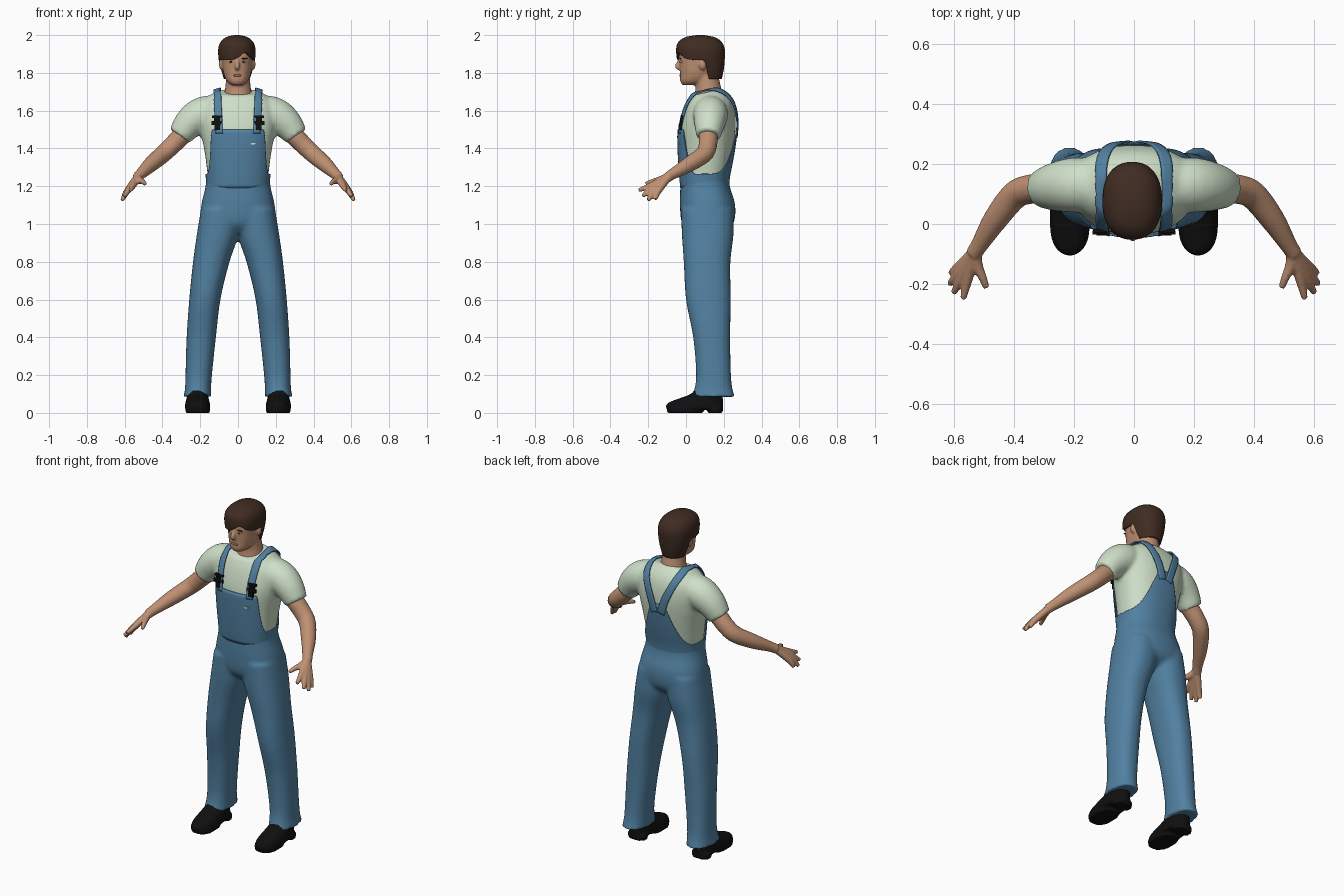
import bpy, bmesh, math
from mathutils import Vector, Matrix

cube = bpy.data.objects.get("Cube")
if cube:
    bpy.data.objects.remove(cube)


def material(name, *rgb):
    m = bpy.data.materials.new(name)
    m.use_nodes = True
    m.diffuse_color = (*rgb, 1)
    node = next(n for n in m.node_tree.nodes if n.type == "BSDF_PRINCIPLED")
    node.inputs["Base Color"].default_value = (*rgb, 1)
    node.inputs["Roughness"].default_value = 0.8
    return m


denim = material("denim blue", 0.084, 0.22, 0.36)
cotton = material("pale green cotton", 0.62, 0.74, 0.58)
skin = material("skin", 0.52, 0.28, 0.17)
brown = material("dark brown hair", 0.05, 0.025, 0.016)
black = material("black", 0.005, 0.005, 0.005)
lip = material("lip", 0.36, 0.16, 0.11)
white = material("eye white", 0.6, 0.55, 0.5)


def sample(rows, k):
    """Smooth interpolation of rows keyed by their first column."""
    k = min(max(k, rows[0][0]), rows[-1][0])
    i = next(i for i in range(len(rows) - 1) if k <= rows[i + 1][0])
    p, q = rows[i], rows[i + 1]
    before, after = rows[max(i - 1, 0)], rows[min(i + 2, len(rows) - 1)]
    h = q[0] - p[0]
    t = (k - p[0]) / h
    out = []
    for c in range(1, len(p)):
        m0 = (q[c] - before[c]) / (q[0] - before[0]) * h
        m1 = (after[c] - p[c]) / (after[0] - p[0]) * h
        d = q[c] - p[c]
        out.append(p[c] + t * (m0 + t * (3 * d - 2 * m0 - m1 + t * (m0 + m1 - 2 * d))))
    return out


def ring_point(rows, a, z, off=0, power=2.3):
    x0, x1, y0, y1 = sample(rows, z)
    c, s = math.cos(a), math.sin(a)
    ux = math.copysign(abs(c) ** (2 / power), c)
    uy = math.copysign(abs(s) ** (2 / power), s)
    return Vector(((x0 + x1) / 2 + ux * ((x1 - x0) / 2 + off),
                   (y0 + y1) / 2 + uy * ((y1 - y0) / 2 + off), z))


def skin_rings(bm, rings, caps):
    n = len(rings[0])
    vs = [[bm.verts.new(p) for p in ring] for ring in rings]
    for lo, hi in zip(vs, vs[1:]):
        for j in range(n):
            k = (j + 1) % n
            bm.faces.new((lo[j], lo[k], hi[k], hi[j]))
    if "b" in caps:
        bm.faces.new(vs[0][::-1])
    if "t" in caps:
        bm.faces.new(vs[-1])


def loft(bm, rows, bottom=None, top=None, off=0, caps="bt", cols=48, steps=28):
    """Stack of rounded sections; bottom and top may vary with the angle."""
    bottom = bottom or (lambda a: rows[0][0])
    top = top or (lambda a: rows[-1][0])
    angles = [math.tau * j / cols for j in range(cols)]
    skin_rings(bm, [[ring_point(rows, a, bottom(a) + (top(a) - bottom(a)) * i / steps, off)
                     for a in angles] for i in range(steps + 1)], caps)


def sweep(bm, pts, side=1, cols=16, sub=5):
    """Round limb through points (x, y, z, radius)."""
    rows = [(i, side * p[0], *p[1:]) for i, p in enumerate(pts)]
    path = [sample(rows, i / sub) for i in range(sub * (len(pts) - 1) + 1)]
    rings = []
    for i, p in enumerate(path):
        t = Vector(path[min(i + 1, len(path) - 1)][:3]) - Vector(path[max(i - 1, 0)][:3])
        q = t.to_track_quat("Z", "Y")
        rings.append([Vector(p[:3]) + q @ Vector((math.cos(a), math.sin(a), 0)) * p[3]
                      for a in (math.tau * j / cols for j in range(cols))])
    skin_rings(bm, rings, "bt")


def ball(bm, loc, size):
    bmesh.ops.create_uvsphere(bm, u_segments=16, v_segments=10, radius=1,
                              matrix=Matrix.Translation(loc) @ Matrix.Diagonal((*size, 1)))


def box(bm, loc, size):
    bmesh.ops.create_cube(bm, size=1, matrix=Matrix.Translation(loc) @ Matrix.Diagonal((*size, 1)))


def finish(bm, name, mat, voxel=0, mirror=False, smooth=True, rounds=5):
    me = bpy.data.meshes.new(name)
    for f in bm.faces:
        f.smooth = smooth
    bm.to_mesh(me)
    bm.free()
    ob = bpy.data.objects.new(name, me)
    bpy.context.collection.objects.link(ob)
    me.materials.append(mat)
    if voxel:
        m = ob.modifiers.new("Blend", "REMESH")
        m.mode, m.voxel_size, m.use_smooth_shade = "VOXEL", voxel, True
        m = ob.modifiers.new("Relax", "SMOOTH")
        m.factor, m.iterations = 0.5, rounds
    if mirror:
        ob.modifiers.new("Mirror", "MIRROR")
    return ob


def solidify(ob, thickness, offset):
    m = ob.modifiers.new("Thickness", "SOLIDIFY")
    m.thickness, m.offset = thickness, offset


def ramp(lo, hi, v):
    t = min(max((v - lo) / (hi - lo), 0), 1)
    return t * t * (3 - 2 * t)


# shirt: torso and short sleeves
TORSO = [(z, -w, w, f, b) for z, w, f, b in (
    (1.18, .155, -.018, .215), (1.25, .16, -.025, .222), (1.32, .168, -.03, .236),
    (1.4, .18, -.034, .25), (1.5, .2, -.034, .262), (1.57, .208, -.02, .262),
    (1.63, .2, .0, .252), (1.67, .165, .02, .235), (1.7, .12, .036, .21), (1.72, .085, .05, .185))]
bm = bmesh.new()
loft(bm, TORSO, top=lambda a: 1.7 + .02 * math.sin(a))
for side in (1, -1):
    sweep(bm, [(.1, .125, 1.6, .085), (.19, .13, 1.58, .092), (.255, .125, 1.535, .083),
               (.31, .118, 1.465, .064)], side, 24)
shirt = finish(bm, "shirt", cotton, .011)

# trousers: hips and two legs
HIPS = [(z, -w, w, f, b) for z, w, f, b in (
    (.95, .13, .02, .2), (1.0, .195, -.02, .25), (1.1, .194, -.032, .26),
    (1.2, .172, -.03, .232), (1.27, .166, -.028, .228))]
LEG = [(.085, .142, .288, .03, .258), (.13, .143, .28, .046, .245), (.2, .138, .278, .054, .238),
       (.4, .117, .272, .038, .234), (.6, .093, .258, .0, .237), (.8, .045, .238, -.012, .235),
       (.95, -.005, .217, -.022, .252), (1.08, -.02, .196, -.025, .25)]
bm = bmesh.new()
loft(bm, HIPS)
loft(bm, LEG)
loft(bm, [(z, -x1, -x0, f, b) for z, x0, x1, f, b in LEG])
finish(bm, "trousers", denim, .011)


# bib wrapping the torso: square in front, tapering to the straps behind
def bib_top(a):
    u = abs(math.cos(a)) ** (2 / 2.3)
    if math.sin(a) < 0:
        return 1.5 - .235 * ramp(.64, .96, u) ** .8
    return 1.265 + .25 * (1 - ramp(-.5, 1, max(u, .2))) / (1 - ramp(-.5, 1, .2))


bm = bmesh.new()
loft(bm, TORSO, lambda a: 1.19, bib_top, .008, "", 144, 16)
solidify(finish(bm, "bib", denim), .006, 0)

# shoulder straps draped over the shirt
STRAP = [(i, *p) for i, p in enumerate((
    (.108, -.06, 1.48), (.11, -.04, 1.57), (.115, .0, 1.67), (.117, .06, 1.73), (.117, .12, 1.74),
    (.11, .2, 1.7), (.085, .27, 1.63), (.05, .28, 1.55), (.022, .28, 1.46)))]
bm = bmesh.new()
lines = []
for i in range(65):
    p, q = (Vector(sample(STRAP, k / 8)) for k in (i, i + .2 if i < 64 else i - .2))
    t = (q - p).normalized()
    across = (Vector((1, 0, 0)) - t * t.x).normalized() * .0225
    lines.append([bm.verts.new(p + across * k / 2) for k in (-2, -1, 0, 1, 2)])
for lo, hi in zip(lines, lines[1:]):
    for j in range(4):
        bm.faces.new((lo[j], lo[j + 1], hi[j + 1], hi[j]))
straps = finish(bm, "straps", denim)
wrap = straps.modifiers.new("Drape", "SHRINKWRAP")
wrap.target, wrap.offset, wrap.wrap_mode = shirt, .012, "ABOVE_SURFACE"
solidify(straps, .007, 0)
straps.modifiers.new("Mirror", "MIRROR")


def chest_y(x, z):
    angles = (-math.pi / 2 + i * .005 for i in range(300))
    return min((ring_point(TORSO, a, z) for a in angles), key=lambda p: abs(p.x - x)).y


# strap buckles and a pocket tab
bm = bmesh.new()
for z, w, h in ((1.512, .03, .03), (1.535, .058, .02), (1.55, .032, .02), (1.567, .054, .014)):
    box(bm, (.11, chest_y(.11, z) - .016, z), (w, .014, h))
finish(bm, "buckles", black, mirror=True, smooth=False)
bm = bmesh.new()
box(bm, (.08, chest_y(.08, 1.425) - .011, 1.425), (.024, .008, .009))
finish(bm, "pocket_tab", cotton, smooth=False)

# arms with hands
WRIST = (.53, -.093, 1.25, .021)
FINGERS = (((.553, -.18, 1.207), (.57, -.25, 1.178)), ((.572, -.178, 1.192), (.602, -.23, 1.147)),
           ((.585, -.168, 1.178), (.615, -.2, 1.125)), ((.591, -.15, 1.168), (.61, -.162, 1.13)))
bm = bmesh.new()
sweep(bm, [(.2, .125, 1.56, .055), (.3, .118, 1.465, .051), (.35, .115, 1.415, .049),
           (.398, .095, 1.37, .047), (.462, .015, 1.315, .041), (.515, -.07, 1.265, .029),
           (.535, -.1, 1.245, .027)])
for knuckle, tip in FINGERS:
    sweep(bm, [WRIST, (*knuckle, .017), (*tip, .0105)])
sweep(bm, [WRIST, (.522, -.14, 1.233, .019), (.504, -.18, 1.224, .014), (.492, -.213, 1.212, .011)])
finish(bm, "arms", skin, .006, True, rounds=3)

# head with neck, nose and ears
HEAD = [(z, -w - .004, w - .004, f, b) for z, w, f, b in (
    (1.735, .03, -.018, .06), (1.755, .054, -.03, .11), (1.8, .073, -.031, .16),
    (1.85, .08, -.034, .18), (1.9, .084, -.036, .19), (1.95, .075, -.02, .178), (1.98, .045, .02, .14))]
bm = bmesh.new()
loft(bm, HEAD)
sweep(bm, [(0, .122, 1.64, .085), (0, .117, 1.72, .068), (0, .105, 1.8, .062)], cols=24)
sweep(bm, [(-.004, -.03, 1.875, .009), (-.004, -.039, 1.852, .011), (-.004, -.046, 1.833, .013),
           (-.004, -.03, 1.822, .011)])
for side in (1, -1):
    ball(bm, (side * .083 - .004, .088, 1.845), (.014, .02, .03))
finish(bm, "head", skin, .006, rounds=3)


def features(name, mat, x, y, z, size):
    bm = bmesh.new()
    for side in ((1, -1) if x else (1,)):
        ball(bm, (side * x - .004, y, z), size)
    finish(bm, name, mat)


# face details
features("eyes", white, .033, -.024, 1.859, (.013, .008, .006))
features("pupils", black, .033, -.03, 1.859, (.005, .004, .005))
features("eyebrows", brown, .034, -.03, 1.876, (.021, .005, .004))
features("mouth", lip, 0, -.029, 1.786, (.024, .006, .006))

# hair: swept fringe in front, longer at the nape
HAIR = [(z, -w - .006, w - .006, f, b) for z, w, f, b in (
    (1.76, .07, -.03, .188), (1.82, .086, -.04, .2), (1.87, .096, -.048, .205), (1.92, .099, -.052, .206),
    (1.955, .091, -.046, .195), (1.98, .071, -.022, .17), (1.993, .047, .01, .14), (2.0, .015, .055, .095))]


def hairline(a):
    c, s = math.cos(a), math.sin(a)
    if s < 0:
        return 1.867 + .04 * math.exp(-((c - .4) / .35) ** 2) * ramp(0, .5, -s)
    return 1.867 - .1 * ramp(.08, .35, s)


bm = bmesh.new()
loft(bm, HAIR, hairline, caps="t", cols=96)
solidify(finish(bm, "hair", brown), .014, -1)

# shoes: upper, front sole and heel
bm = bmesh.new()
loft(bm, [(.018, .15, .277, -.1, .19), (.035, .147, .281, -.106, .196), (.055, .15, .278, -.092, .197),
          (.075, .155, .273, -.04, .195), (.1, .16, .268, .025, .193), (.13, .165, .265, .05, .19)])
loft(bm, [(0, .148, .278, -.098, .09), (.03, .148, .28, -.104, .1)])
loft(bm, [(0, .158, .27, .115, .195), (.03, .156, .272, .11, .197)])
finish(bm, "shoes", black, .007, True, rounds=2)
